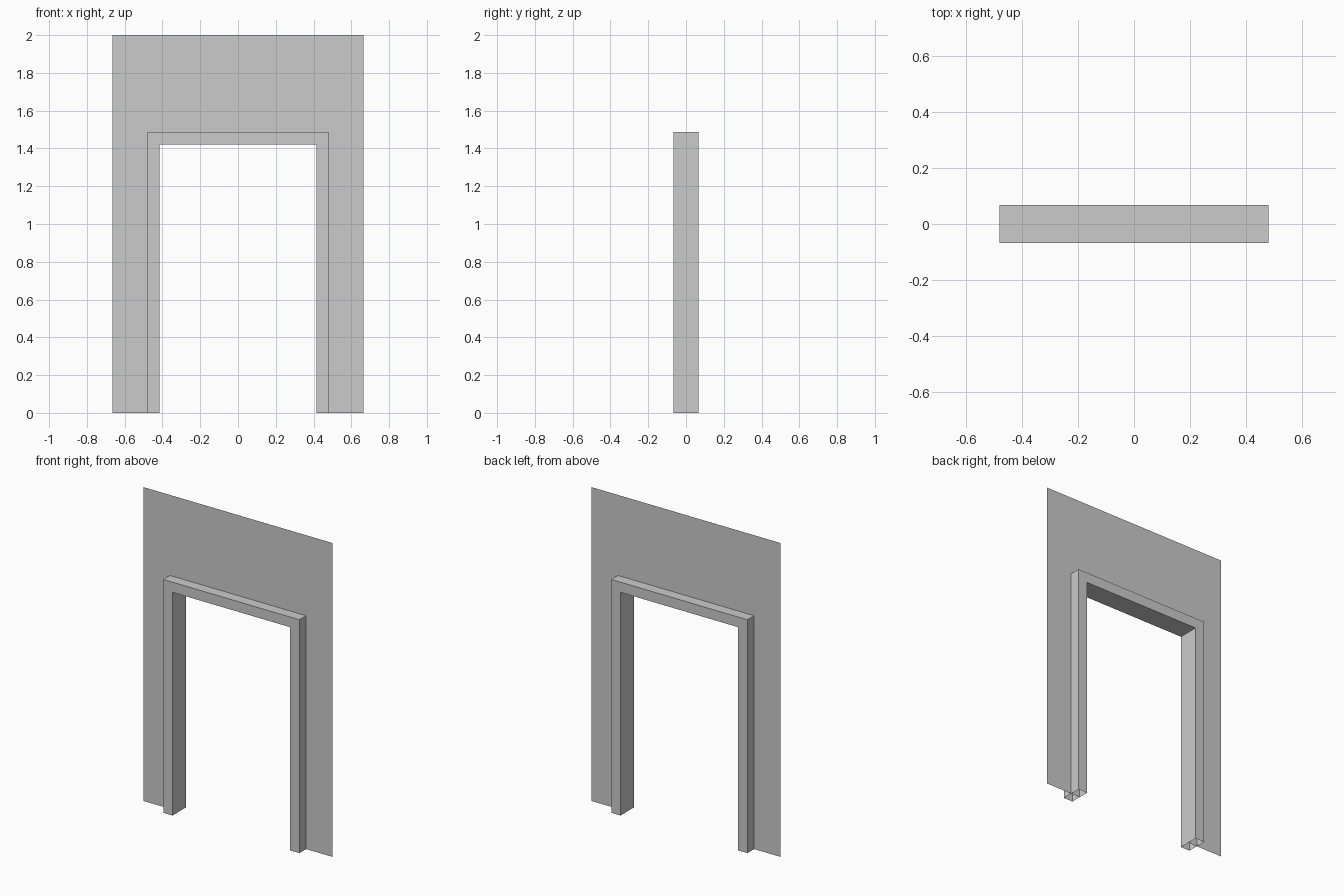
import bpy, bmesh
from mathutils import Vector

if "Cube" in bpy.data.objects:
    bpy.data.objects.remove(bpy.data.objects["Cube"])

WALL_X, WALL_Z = 0.665, 2.0      # wall half width, height
OUT_X, OUT_Z = 0.48, 1.487       # outer edge of the frame
IN_X, IN_Z = 0.415, 1.422        # doorway opening
HALF_D = 0.067                   # half depth of the frame


def arch(x, z):
    """Corner points of an upside-down U, from left foot to right foot."""
    return [(-x, 0), (-x, z), (x, z), (x, 0)]


def strip(bm, a, b):
    """Join two rows of vertices with quads."""
    for i in range(len(a) - 1):
        bm.faces.new((a[i], a[i + 1], b[i + 1], b[i]))


def row(bm, points, y):
    return [bm.verts.new(Vector((x, y, z))) for x, z in points]


def finish(bm, name):
    bmesh.ops.recalc_face_normals(bm, faces=bm.faces)
    mesh = bpy.data.meshes.new(name)
    bm.to_mesh(mesh)
    bm.free()
    obj = bpy.data.objects.new(name, mesh)
    bpy.context.collection.objects.link(obj)
    return obj


# Thin wall sheet around the doorway
bm = bmesh.new()
strip(bm, row(bm, arch(IN_X, IN_Z), 0), row(bm, arch(WALL_X, WALL_Z), 0))
finish(bm, "wall")

# Door frame: box section swept around the opening, open at the feet
bm = bmesh.new()
section = [row(bm, arch(x, z), y) for x, z, y in (
    (OUT_X, OUT_Z, -HALF_D), (IN_X, IN_Z, -HALF_D),
    (IN_X, IN_Z, HALF_D), (OUT_X, OUT_Z, HALF_D))]
for i in range(4):
    strip(bm, section[i], section[(i + 1) % 4])
bmesh.ops.dissolve_limit(bm, angle_limit=0.01, verts=bm.verts, edges=bm.edges)
finish(bm, "door_frame")
